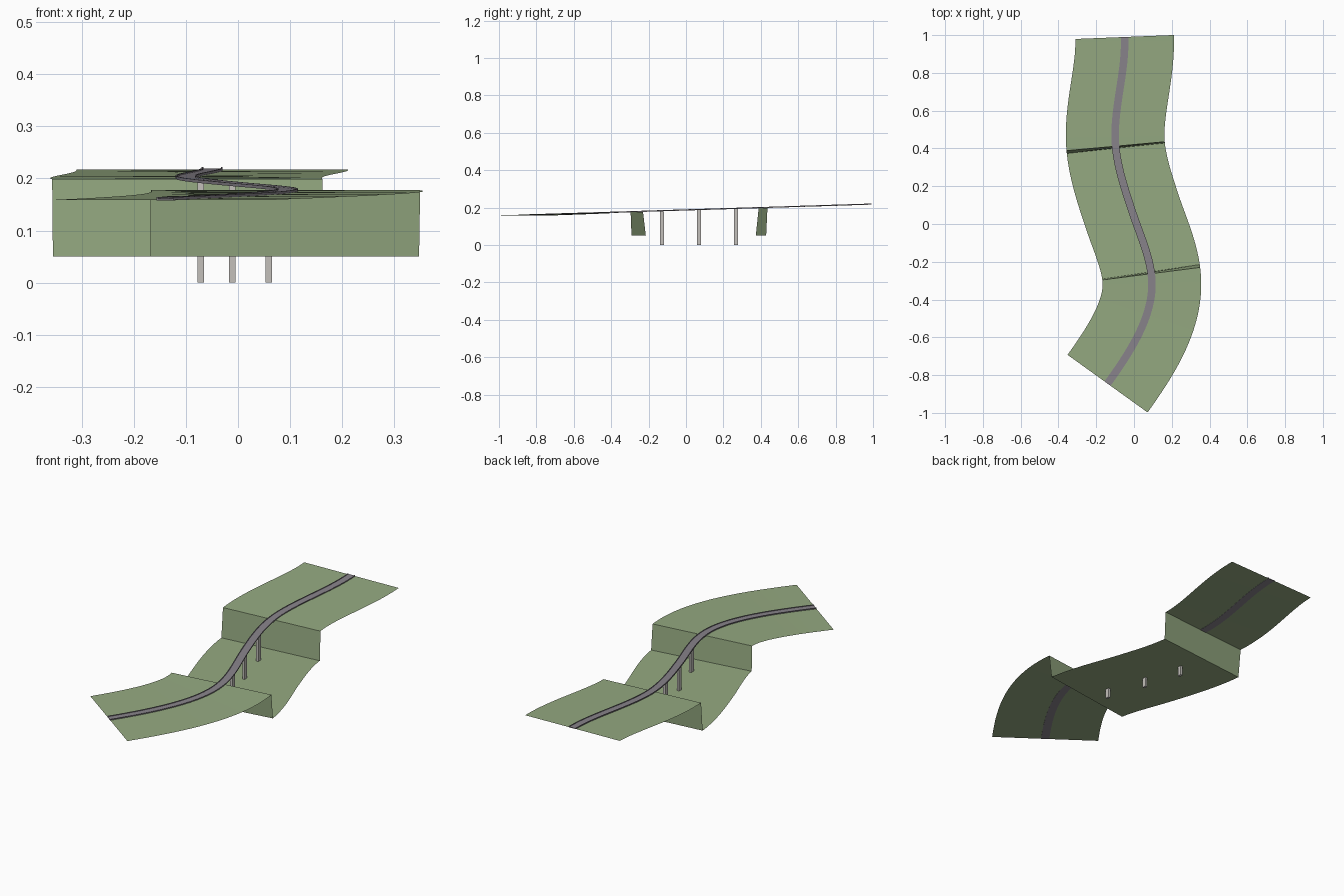
import bpy, bmesh, math
from mathutils import Vector, Matrix

if "Cube" in bpy.data.objects:
    bpy.data.objects.remove(bpy.data.objects["Cube"])

# Plan of the centreline: (y, x, dx/dy)
NODES = [(-0.845, -0.14, 0.72), (-0.32, 0.095, 0.0), (0.07, -0.011, -0.33),
         (0.47, -0.10, 0.0), (0.99, -0.05, -0.04)]
Y0, Y1 = NODES[0][0], NODES[-1][0]


def centre_x(y):
    for a, b in zip(NODES, NODES[1:]):
        if y <= b[0] or b is NODES[-1]:
            h = b[0] - a[0]
            t = (y - a[0]) / h
            return ((2*t**3 - 3*t*t + 1) * a[1] + (t**3 - 2*t*t + t) * h * a[2]
                    + (3*t*t - 2*t**3) * b[1] + (t**3 - t*t) * h * b[2])


def height(y):
    return 0.159 + 0.058 * (y - Y0) / (Y1 - Y0)


def side(y):
    e = 1e-4
    slope = (centre_x(y + e) - centre_x(y - e)) / (2 * e)
    return Vector((1, -slope, 0)).normalized()


def material(name, colour):
    m = bpy.data.materials.new(name)
    m.diffuse_color = (*colour, 1)
    m.use_nodes = True
    m.node_tree.nodes["Principled BSDF"].inputs["Base Color"].default_value = m.diffuse_color
    return m


def sweep(name, stations, profile, mat, closed=False):
    """Sweep an (offset, rise) profile along (y, z) stations."""
    bm = bmesh.new()
    rows = []
    for y, z in stations:
        c, s = Vector((centre_x(y), y, z)), side(y)
        rows.append([bm.verts.new(c + s * o + Vector((0, 0, r))) for o, r in profile])
    n = len(profile)
    for a, b in zip(rows, rows[1:]):
        for i in range(n if closed else n - 1):
            j = (i + 1) % n
            bm.faces.new((a[i], a[j], b[j], b[i]))
    if closed:
        bm.faces.new(rows[0])
        bm.faces.new(rows[-1])
        bmesh.ops.recalc_face_normals(bm, faces=bm.faces)
    me = bpy.data.meshes.new(name)
    bm.to_mesh(me)
    bm.free()
    ob = bpy.data.objects.new(name, me)
    bpy.context.collection.objects.link(ob)
    me.materials.append(mat)
    return ob


def span(a, b, n):
    return [a + (b - a) * i / n for i in range(n + 1)]


grass = material("grass", (0.30, 0.40, 0.22))
asphalt = material("asphalt", (0.25, 0.23, 0.26))
concrete = material("concrete", (0.55, 0.53, 0.50))

# Terrain sheet: lower bank, sunken valley floor, upper bank
FLOOR = 0.05
ground = [(y, height(y)) for y in span(Y0, -0.263, 24)]
ground += [(y, FLOOR) for y in span(-0.253, 0.401, 28)]
ground += [(y, height(y)) for y in span(0.412, Y1, 24)]
sweep("terrain", ground, [(-0.261, 0), (0.261, 0)], grass)

# Road with a raised kerb on each side, bridging the valley
W, K = 0.02, 0.003
road = [(y, height(y)) for y in span(Y0, Y1, 80)]
sweep("road_deck", road, [(-W, -0.001), (W, -0.001), (W, 0.005), (W - K, 0.005),
                          (W - K, 0.002), (K - W, 0.002), (K - W, 0.005), (-W, 0.005)],
      asphalt, closed=True)

# Bridge piers
for k, y in enumerate((-0.128, 0.07, 0.268)):
    top = height(y) - 0.001
    bpy.ops.mesh.primitive_cube_add(size=1, location=(centre_x(y), y, top / 2))
    pier = bpy.context.object
    pier.name = f"bridge_pier_{k + 1}"
    pier.scale = (0.0125, 0.021, top)
    pier.data.materials.append(concrete)
